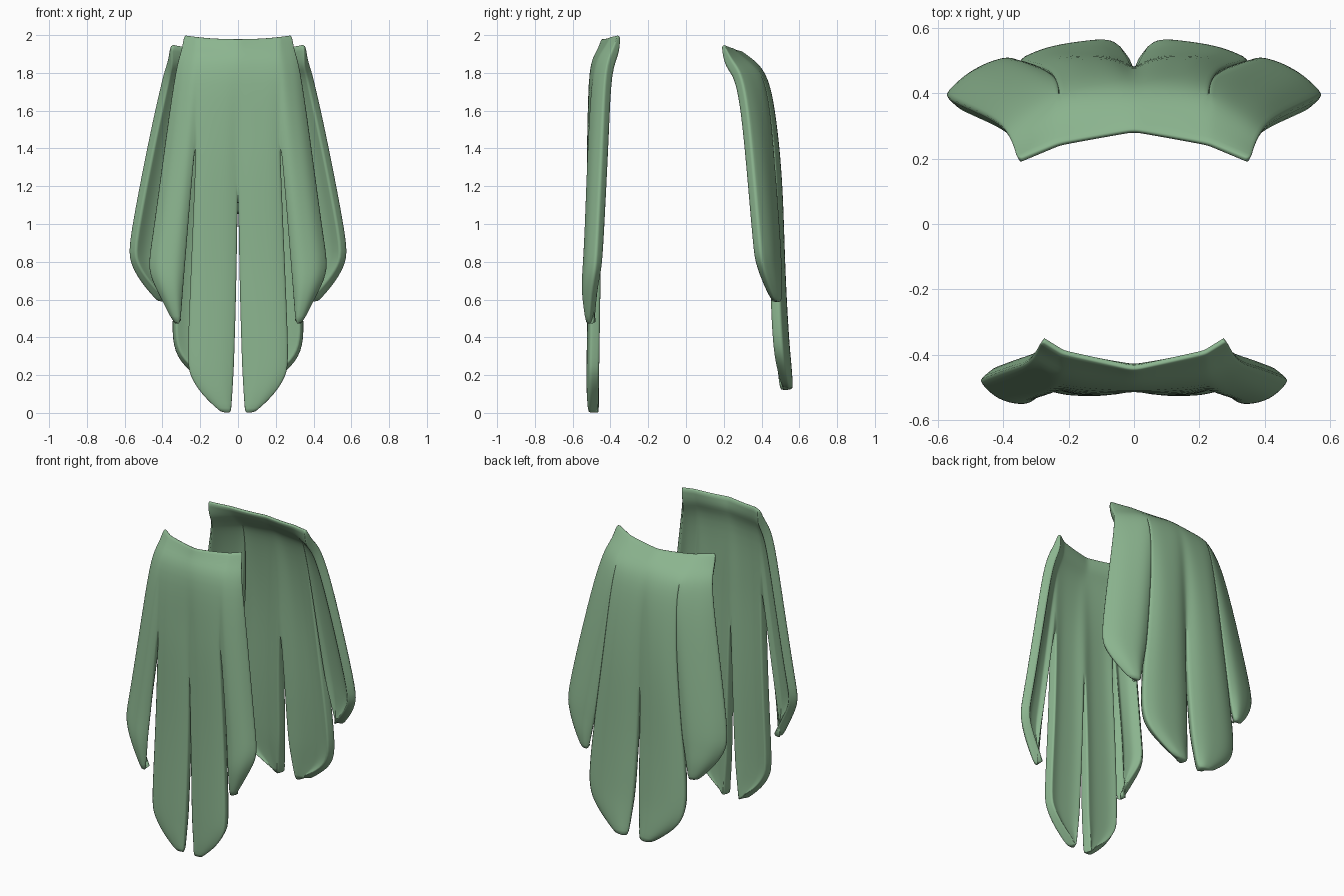
import bpy, bmesh

cube = bpy.data.objects.get("Cube")
if cube:
    bpy.data.objects.remove(cube, do_unlink=True)

green = bpy.data.materials.new("soft_green")
green.use_nodes = True
colour = (0.26, 0.46, 0.275, 1)
green.diffuse_color = colour
green.node_tree.nodes["Principled BSDF"].inputs["Base Color"].default_value = colour

COLUMNS = 6
LIP_RISE = 0.25


def add_lobe(bm, rows, inner_edge, fullness, side):
    """Domed sheet from rows of (height, outer x, inner depth, outer depth)."""
    top_height = rows[0][0]
    grid = []
    for height, outer_x, inner_depth, outer_depth in rows:
        inner_x = inner_edge(height)
        width = outer_x - inner_x
        # the dome grows downward and fades out where the tip narrows
        dome = fullness * min(1, 1.5 * (top_height - height)) * min(1, 8 * width)
        line = []
        for column in range(COLUMNS + 1):
            across = column / COLUMNS
            x = inner_x + width * across
            depth = inner_depth + (outer_depth - inner_depth) * across
            depth += dome * (1 - abs(2 * across - 1) ** 3)
            rise = LIP_RISE * x * x if height == top_height else 0
            line.append(bm.verts.new((x, side * depth, height + rise)))
        grid.append(line)
    for upper, lower in zip(grid, grid[1:]):
        for left in range(COLUMNS):
            right = left + 1
            face = [upper[left], upper[right], lower[right], lower[left]]
            bm.faces.new(face if side > 0 else reversed(face))


def make_panel(name, middle, middle_edge, middle_dome, outer, outer_edge, side):
    bm = bmesh.new()
    add_lobe(bm, middle, middle_edge, middle_dome, side)
    add_lobe(bm, outer, outer_edge, 0.045, side)
    # lobes join where their edges coincide, and stay slit below
    bmesh.ops.remove_doubles(bm, verts=bm.verts, dist=0.0005)
    mesh = bpy.data.meshes.new(name)
    bm.to_mesh(mesh)
    bm.free()
    mesh.materials.append(green)
    panel = bpy.data.objects.new(name, mesh)
    bpy.context.collection.objects.link(panel)

    # the top lip is thinner than the rest
    lip_height = middle[0][0] - 0.001
    group = panel.vertex_groups.new(name="thickness")
    for vertex in mesh.vertices:
        weight = 0.3 if vertex.co.z > lip_height else 1
        group.add([vertex.index], weight, 'REPLACE')

    mirror = panel.modifiers.new("mirror", 'MIRROR')
    mirror.use_clip = True
    mirror.merge_threshold = 0.001
    solid = panel.modifiers.new("thickness", 'SOLIDIFY')
    solid.thickness = 0.054
    solid.offset = -1
    solid.vertex_group = group.name
    solid.edge_crease_inner = 0.7
    solid.edge_crease_outer = 0.4
    smooth = panel.modifiers.new("smooth", 'SUBSURF')
    smooth.levels = smooth.render_levels = 2

    bpy.ops.object.select_all(action='DESELECT')
    panel.select_set(True)
    bpy.context.view_layer.objects.active = panel
    bpy.ops.object.shade_smooth()


# inner edges of the lobes: closed above a slit, parting smoothly below it
def front_middle_edge(height):
    return 0.016 * max(0, 1.3 - height) ** 3


def front_outer_edge(height):
    return 0.22 + 0.08 * max(0, 1.5 - height)


def back_middle_edge(height):
    return 0.03 * max(0, 1.2 - height) ** 3


def back_outer_edge(height):
    return 0.23 + 0.085 * max(0, 1.82 - height) ** 2


# front panel: long middle lobe and shorter outer lobe, mirrored
front_middle = [
    (1.98, .22, .45, .4),
    (1.92, .22, .47, .44),
    (1.84, .22, .52, .5),
    (1.5, .22, .51, .51),
    (1.3, .23, .51, .51),
    (.8, .25, .5, .5),
    (.28, .273, .51, .51),
    (.2, .26, .51, .51),
    (.1, .2, .51, .51),
    (0, .09, .51, .51),
]
front_outer = [
    (1.98, .286, .4, .36),
    (1.92, .3, .44, .39),
    (1.84, .33, .5, .43),
    (1.5, .38, .51, .44),
    (.9, .46, .51, .47),
    (.76, .486, .52, .48),
    (.64, .43, .52, .5),
    (.47, .34, .52, .51),
]

# back panel: broader, with outer lobes parted almost from the top
back_middle = [
    (1.92, .23, .29, .25),
    (1.87, .23, .36, .32),
    (1.82, .23, .41, .39),
    (1.72, .235, .45, .43),
    (1.5, .25, .47, .46),
    (1.2, .275, .48, .48),
    (.8, .325, .49, .49),
    (.5, .354, .51, .5),
    (.35, .35, .52, .51),
    (.25, .3, .53, .52),
    (.125, .14, .54, .54),
]
back_outer = [
    (1.92, .36, .25, .2),
    (1.87, .37, .32, .24),
    (1.82, .39, .39, .28),
    (1.72, .415, .43, .31),
    (1.5, .466, .46, .34),
    (.9, .585, .49, .39),
    (.8, .58, .49, .4),
    (.69, .52, .49, .43),
    (.585, .425, .49, .47),
]

make_panel("front_panel", front_middle, front_middle_edge, 0.017,
           front_outer, front_outer_edge, -1)
make_panel("back_panel", back_middle, back_middle_edge, 0.034,
           back_outer, back_outer_edge, 1)
